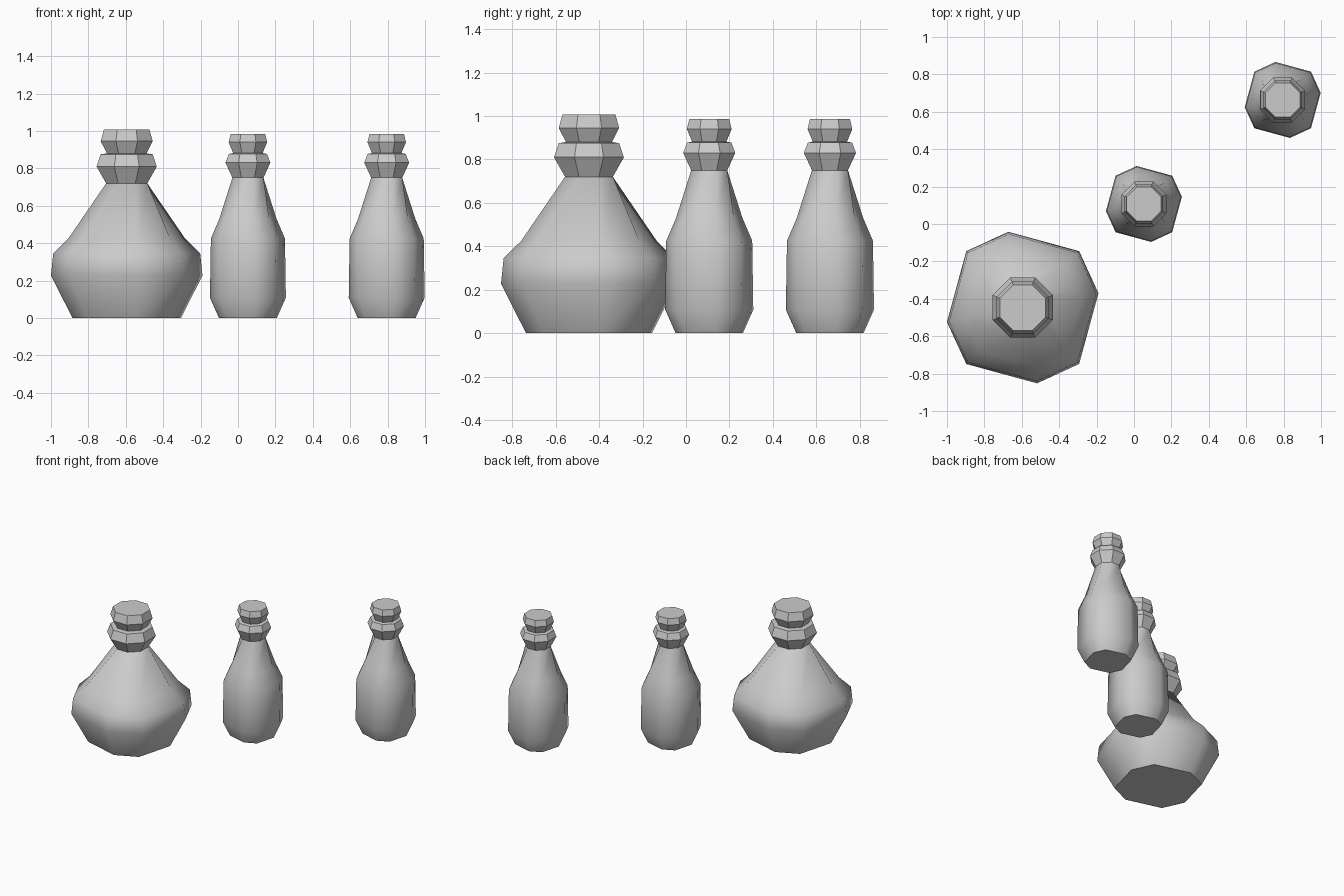
import bpy, bmesh, math

if "Cube" in bpy.data.objects:
    bpy.data.objects.remove(bpy.data.objects["Cube"])

# one quarter of the skewed eight-sided body section, at unit half width
QUARTER = [(1.0, 0.19), (0.745, 0.745)]


def skewed_octagon():
    pts = list(QUARTER)
    for _ in range(3):
        pts += [(-y, x) for x, y in pts[-2:]]
    return pts


def regular_octagon():
    r = 1 / math.cos(math.pi / 8)
    return [(r * math.cos(math.pi / 8 + i * math.pi / 4),
             r * math.sin(math.pi / 8 + i * math.pi / 4)) for i in range(8)]


def loft(name, rings, location, angle):
    """Skin a stack of (section, half width, height) rings and cap both ends."""
    bm = bmesh.new()
    loops = [[bm.verts.new((x * w, y * w, z)) for x, y in sec] for sec, w, z in rings]
    for a, b in zip(loops, loops[1:]):
        for i in range(8):
            j = (i + 1) % 8
            bm.faces.new((a[i], a[j], b[j], b[i]))
    bm.faces.new(loops[0][::-1])
    bm.faces.new(loops[-1])
    mesh = bpy.data.meshes.new(name)
    bm.to_mesh(mesh)
    bm.free()
    ob = bpy.data.objects.new(name, mesh)
    ob.location = location
    bpy.context.collection.objects.link(ob)
    bpy.ops.object.select_all(action='DESELECT')
    ob.select_set(True)
    bpy.context.view_layer.objects.active = ob
    bpy.ops.object.shade_smooth_by_angle(angle=math.radians(angle))
    return ob


def bottle(name, x, y, body, neck, collar):
    sk, rg = skewed_octagon(), regular_octagon()
    # body, twisting into the regular neck
    loft(name + "_body", [(sk, w, z) for w, z in body] + [(rg, *neck)], (x, y, 0), 58)
    # two stacked neck collars with a groove between
    loft(name + "_collars", [(rg, *neck)] + [(rg, w, z) for w, z in collar], (x, y, 0), 35)


# wide flask
bottle("wide_flask", -0.595, -0.447,
       [(0.29, 0), (0.405, 0.227), (0.393, 0.345), (0.312, 0.425)], (0.11, 0.72),
       [(0.161, 0.81), (0.139, 0.875), (0.106, 0.88), (0.139, 0.945), (0.122, 1.007)])

# two slim bottles
for i, (x, y) in enumerate([(0.053, 0.107), (0.795, 0.663)], 1):
    bottle("slim_bottle_%d" % i, x, y,
           [(0.155, 0), (0.203, 0.108), (0.198, 0.425), (0.153, 0.53)], (0.083, 0.75),
           [(0.12, 0.83), (0.102, 0.877), (0.079, 0.882), (0.103, 0.94), (0.092, 0.985)])
